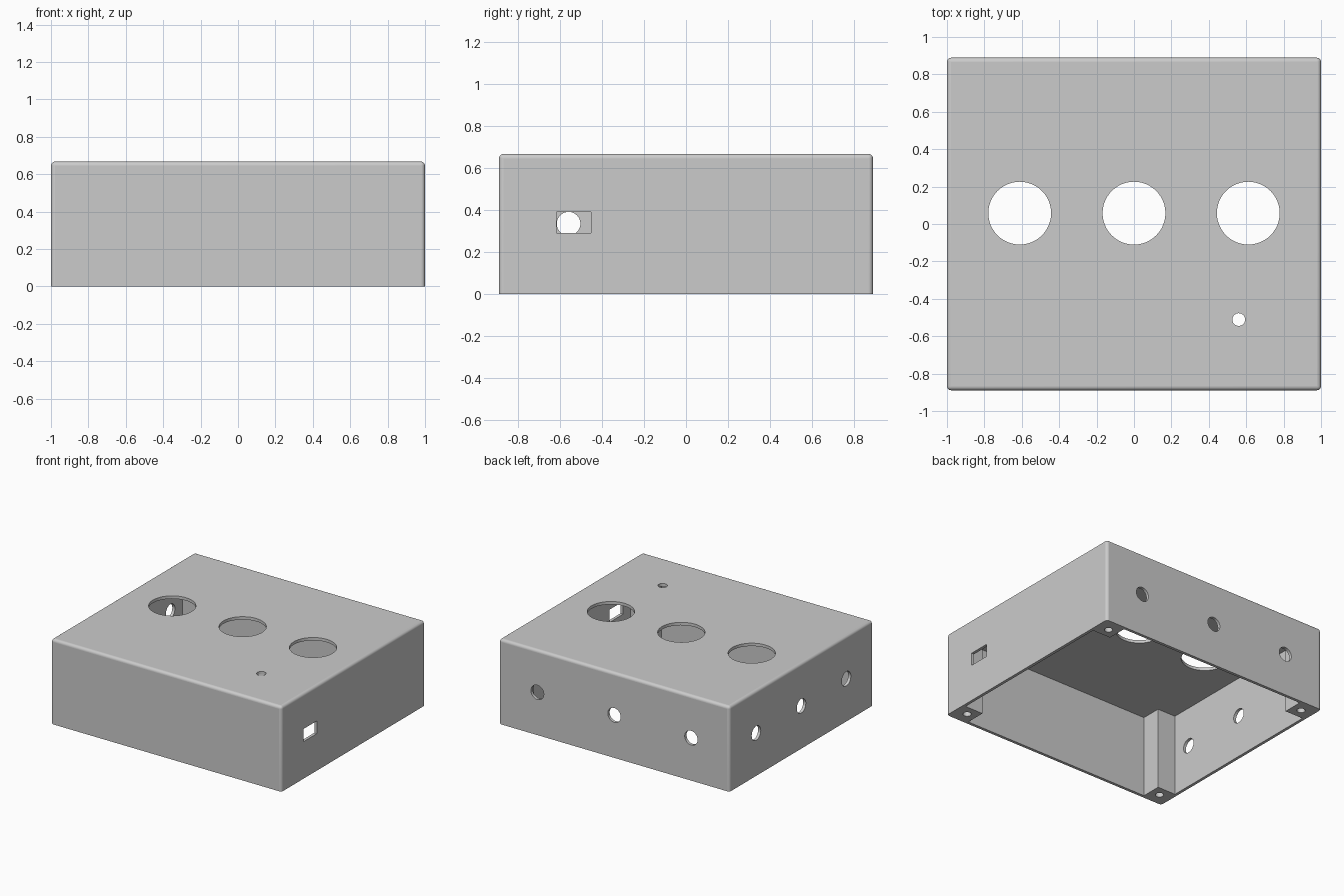
import bpy, bmesh
from math import pi
from mathutils import Matrix, Vector

# Remove the default cube only
if "Cube" in bpy.data.objects:
    bpy.data.objects.remove(bpy.data.objects["Cube"], do_unlink=True)

HX, HY, H = 1.0, 0.889, 0.667      # half width, half depth, height
WALL, FILLET, POST = 0.023, 0.022, 0.18

grey = bpy.data.materials.new("enclosure_grey")
grey.use_nodes = True
colour = (0.6, 0.6, 0.6, 1)
grey.diffuse_color = colour
grey.node_tree.nodes["Principled BSDF"].inputs["Base Color"].default_value = colour


def to_object(name, bm):
    bmesh.ops.recalc_face_normals(bm, faces=bm.faces[:])
    mesh = bpy.data.meshes.new(name)
    bm.to_mesh(mesh)
    bm.free()
    mesh.materials.append(grey)
    obj = bpy.data.objects.new(name, mesh)
    bpy.context.collection.objects.link(obj)
    return obj


def box(size, centre):
    bm = bmesh.new()
    bmesh.ops.create_cube(bm, size=1, matrix=Matrix.Translation(centre) @ Matrix.Diagonal((*size, 1)))
    return bm


def cut(target, bm):
    cutter = to_object("cutter", bm)
    cutter.hide_render = True
    mod = target.modifiers.new("cut", 'BOOLEAN')
    mod.operation, mod.solver, mod.object = 'DIFFERENCE', 'EXACT', cutter
    bpy.context.view_layer.objects.active = target
    bpy.ops.object.modifier_apply(modifier=mod.name)
    bpy.data.objects.remove(cutter, do_unlink=True)


def drill(target, centre, radius, axis, length):
    turn = {'x': Matrix.Rotation(pi / 2, 4, 'Y'), 'y': Matrix.Rotation(pi / 2, 4, 'X'),
            'z': Matrix.Identity(4)}[axis]
    bm = bmesh.new()
    bmesh.ops.create_cone(bm, cap_ends=True, segments=48, radius1=radius, radius2=radius,
                          depth=length, matrix=Matrix.Translation(centre) @ turn)
    cut(target, bm)


# Outer body with rounded top and upright edges
bm = box((2 * HX, 2 * HY, H), (0, 0, H / 2))
rounded = [e for e in bm.edges if max(v.co.z for v in e.verts) > 0.1]
bmesh.ops.bevel(bm, geom=rounded, offset=FILLET, segments=6, profile=0.5, affect='EDGES')
shell = to_object("enclosure_shell", bm)

# Hollow inside, open below, leaving a square post in each corner
ix, iy = HX - WALL, HY - WALL
px, py = HX - POST, HY - POST
bm = bmesh.new()
outline = []
for sx, sy in ((1, 1), (-1, 1), (-1, -1), (1, -1)):
    corner = [(sx * ix, sy * py), (sx * px, sy * py), (sx * px, sy * iy)]
    outline += corner if sx * sy > 0 else corner[::-1]
face = bm.faces.new([bm.verts.new((x, y, -0.1)) for x, y in outline])
grown = bmesh.ops.extrude_face_region(bm, geom=[face])["geom"]
bmesh.ops.translate(bm, verts=[g for g in grown if isinstance(g, bmesh.types.BMVert)],
                    vec=(0, 0, H - WALL + 0.1))
cut(shell, bm)

# Three large holes and one small hole in the top
for x in (-0.611, 0, 0.611):
    drill(shell, (x, 0.058, H), 0.168, 'z', 0.2)
drill(shell, (0.56, -0.511, H), 0.034, 'z', 0.2)

# Three holes in the back and three in the side at -x
for i in (-1, 0, 1):
    drill(shell, (i * 0.667, HY, 0.335), 0.056, 'y', 0.12)
    drill(shell, (-HX, i * 0.558, 0.335), 0.056, 'x', 0.12)

# Rectangular slot in the side at +x
cut(shell, box((0.2, 0.165, 0.1), (HX, -0.533, 0.34)))

# Blind screw holes in the posts
for sx in (-1, 1):
    for sy in (-1, 1):
        drill(shell, (sx * (HX - 0.102), sy * (HY - 0.102), 0), 0.03, 'z', 0.44)

# Smooth curved surfaces, flat panels
bpy.ops.object.select_all(action='DESELECT')
shell.select_set(True)
bpy.context.view_layer.objects.active = shell
bpy.ops.object.shade_smooth_by_angle()
for poly in shell.data.polygons:
    if max(abs(c) for c in poly.normal) > 0.9999:
        poly.use_smooth = False
